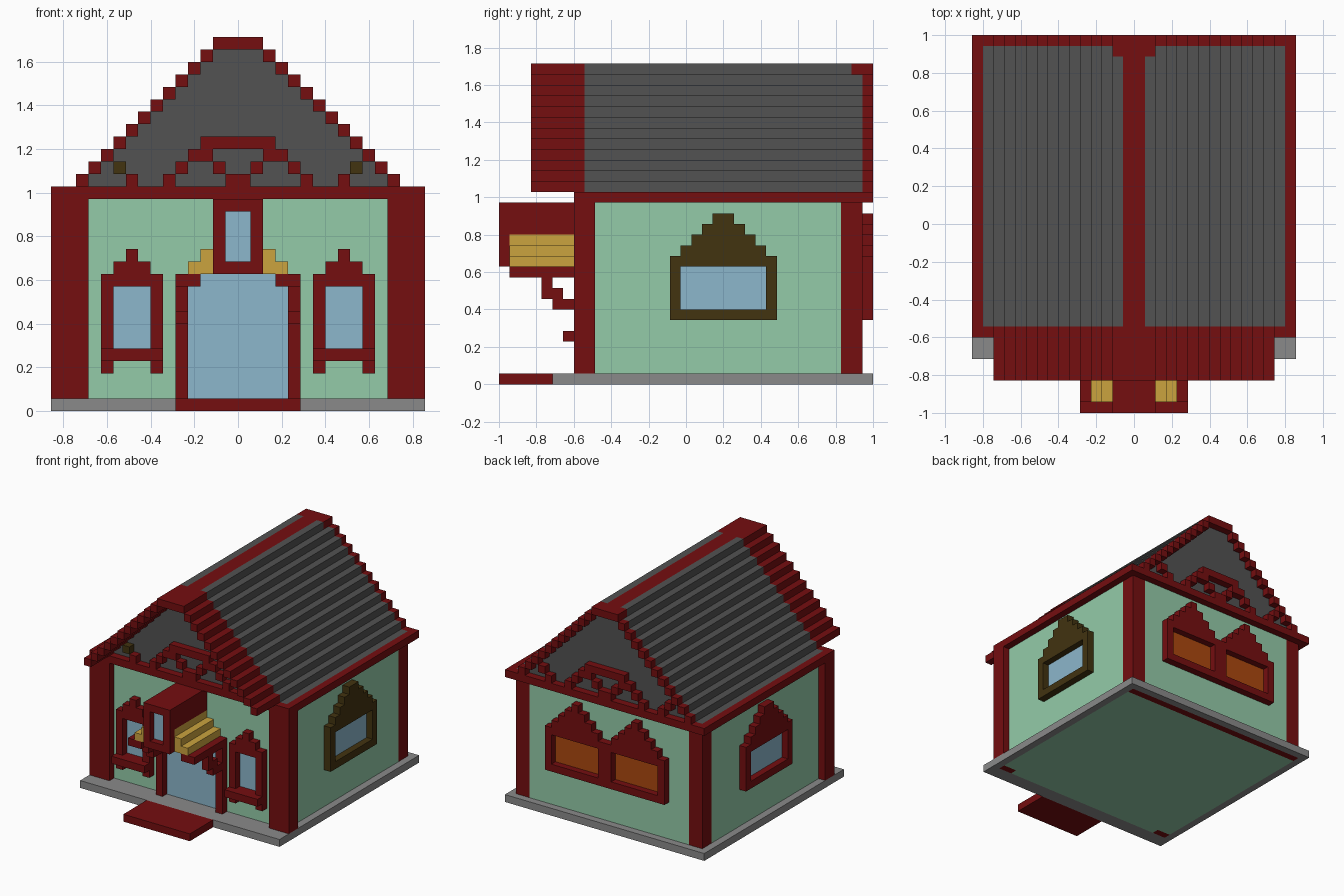
import bpy, bmesh

if "Cube" in bpy.data.objects:
    bpy.data.objects.remove(bpy.data.objects["Cube"])

V = 2 / 35  # block size; every dimension below is in blocks


def material(name, rgb):
    lin = [((c / 255 + 0.055) / 1.055) ** 2.4 for c in rgb]
    m = bpy.data.materials.new(name)
    m.diffuse_color = (*lin, 1)
    m.use_nodes = True
    m.node_tree.nodes["Principled BSDF"].inputs["Base Color"].default_value = m.diffuse_color
    return m


RED = material("dark red", (117, 14, 16))
GREEN = material("mint green", (148, 203, 169))
SLATE = material("slate grey", (82, 82, 82))
STONE = material("stone grey", (138, 138, 138))
YELLOW = material("straw yellow", (203, 163, 62))
BROWN = material("dark brown", (66, 51, 16))
BLUE = material("glass blue", (140, 183, 204))
ORANGE = material("shutter orange", (172, 72, 15))


def part(name, mat, boxes, mirror=False):
    """One object made of boxes (x0, x1, y0, y1, z0, z1), optionally mirrored in x."""
    if mirror:
        boxes = boxes + [(-b[1], -b[0], *b[2:]) for b in boxes]
    bm = bmesh.new()
    for x0, x1, y0, y1, z0, z1 in boxes:
        for v in bmesh.ops.create_cube(bm, size=1)["verts"]:
            v.co = (V * (x1 if v.co.x > 0 else x0),
                    V * (y1 if v.co.y > 0 else y0),
                    V * (z1 if v.co.z > 0 else z0))
    me = bpy.data.meshes.new(name)
    bm.to_mesh(me)
    bm.free()
    me.materials.append(mat)
    ob = bpy.data.objects.new(name, me)
    bpy.context.collection.objects.link(ob)


def frame(u0, u1, z0, z1):
    """Rectangles of a one-block window frame."""
    return [(u0, u1, z0, z0 + 1), (u0, u1, z1 - 1, z1),
            (u0, u0 + 1, z0 + 1, z1 - 1), (u1 - 1, u1, z0 + 1, z1 - 1)]


def peak(c, half, z):
    """Stepped pediment, one block narrower per row."""
    rows = []
    while half > 0:
        rows.append((c - half, c + half, z, z + 1))
        half, z = half - 1, z + 1
    return rows


def on_y(rects, y0, y1):
    return [(a, b, y0, y1, c, d) for a, b, c, d in rects]


def on_x(rects, x0, x1):
    return [(x0, x1, a, b, c, d) for a, b, c, d in rects]


# Base slab, floor seen from below, doorstep
part("base_rim", STONE, [(-15, 15, -12.5, -10.5, 0, 1), (-15, 15, 16.5, 17.5, 0, 1),
                         (-15, -14, -10.5, 16.5, 0, 1), (14, 15, -10.5, 16.5, 0, 1)])
part("floor", GREEN, [(-14, 14, -9.5, 15.5, 0, 1), (-12, 12, -10.5, -9.5, 0, 0.9)])
part("floor_front_edge", STONE, [(-14, 14, -10.5, -9.5, 0.9, 1)])
part("floor_sills", RED, [(12, 14, -10.5, -9.5, 0, 0.9), (0, 14, 15.5, 16.5, 0, 1)], True)
part("doorstep", RED, [(-5, 5, -17.5, -12.5, 0, 1)])

# Walls, corner posts, top beam
part("walls", GREEN, [(-12, 12, -9.5, 16.5, 1, 17), (-14, 14, -8.5, 14.5, 1, 17)])
part("front_posts", RED, [(12, 15, -10.5, -8.5, 1, 17)], True)
part("back_posts", RED, [(12, 14, 14.5, 16.5, 1, 17)], True)
part("top_beam", RED, [(-15, 15, -10.5, -9.5, 17, 18), (-15, 15, 16.5, 17.5, 17, 18),
                       (-15, -14, -9.5, 16.5, 17, 18), (14, 15, -9.5, 16.5, 17, 18)])

# Stepped roof
rows = [(-14, 14, -9.5, 16.5, 17, 18)]
rows += [(j - 13, 13 - j, -9.5, 16.5, 18 + j, 19 + j) for j in range(11)]
rows += [(-2, -1, -9.5, 15.5, 29, 30), (1, 2, -9.5, 15.5, 29, 30)]
part("roof", SLATE, rows)
part("ridge", RED, [(-1, 1, -9.5, 15.5, 29, 30), (-2, 2, 15.5, 17.5, 29, 30),
                    (-2, 2, -14.5, -9.5, 29, 30)])
for name, y0, y1 in (("front_verge", -14.5, -9.5), ("back_verge", 16.5, 17.5)):
    part(name, RED, [(12 - j, 13 - j, y0, y1, 18 + j, 19 + j) for j in range(11)], True)

# Gable ornament, front and back
ornament = [(0, 1, 18, 19), (5, 6, 18, 19), (8, 9, 18, 19), (1, 2, 19, 20),
            (4, 5, 19, 20), (2, 4, 20, 21), (0, 3, 21, 22)]
joint = [(9, 10, 19, 20)]
part("front_ornament", RED, on_y(ornament, -10.5, -9.5), True)
part("front_ornament_joint", BROWN, on_y(joint, -10.5, -9.5), True)
part("back_ornament", RED, on_y(ornament + joint, 16.5, 17.5), True)

# Front windows
part("front_window_frame", RED,
     on_y(frame(6, 11, 4, 11) + [(6, 7, 3, 4), (10, 11, 3, 4)] + peak(8.5, 1.5, 11),
          -10.5, -9.5), True)
part("front_window_sill", RED, [(6, 11, -11.5, -10.5, 4, 5)], True)
part("front_window_pane", BLUE, [(7, 10, -9.6, -9.5, 5, 10)], True)

# Door with brackets
part("door_pane", BLUE, [(-4, 4, -9.6, -9.5, 1, 11)])
part("door_frame", RED, [(4, 5, -10.5, -9.5, 1, 10)], True)
part("awning_brackets", RED, [(4, 5, -13.5, -12.5, 8, 10), (4, 5, -12.5, -11.5, 7, 9),
                              (4, 5, -11.5, -10.5, 7, 8)], True)

# Awning over the door and the small bay above it
part("awning_eaves", RED, [(3, 5, -16.5, -9.5, 10, 11)], True)
part("awning_roof", YELLOW, [(j - 4, 4 - j, -16.5, -9.5, 11 + j, 12 + j) for j in range(3)])
part("bay_box", RED, [(-2, 2, -16.5, -9.5, 14, 17)])
part("bay_window_frame", RED, on_y(frame(-2, 2, 11, 17), -17.5, -16.5))
part("bay_window_pane", BLUE, [(-1, 1, -16.6, -16.5, 12, 16)])

# Side windows: brown on the right, red on the left
side = frame(-1.5, 8.5, 6, 12) + peak(3.5, 4, 12)
part("right_window_frame", BROWN, on_x(side, 14, 15))
part("left_window_frame", RED, on_x(side, -15, -14))
part("side_window_pane", BLUE, [(14, 14.1, -0.5, 7.5, 7, 11)], True)

# Double back window
part("back_window_frame", RED, on_y(frame(0, 9, 6, 12) + peak(4.5, 3.5, 12), 16.5, 17.5), True)
part("back_window_pane", ORANGE, [(1, 8, 16.5, 16.6, 7, 11)], True)
